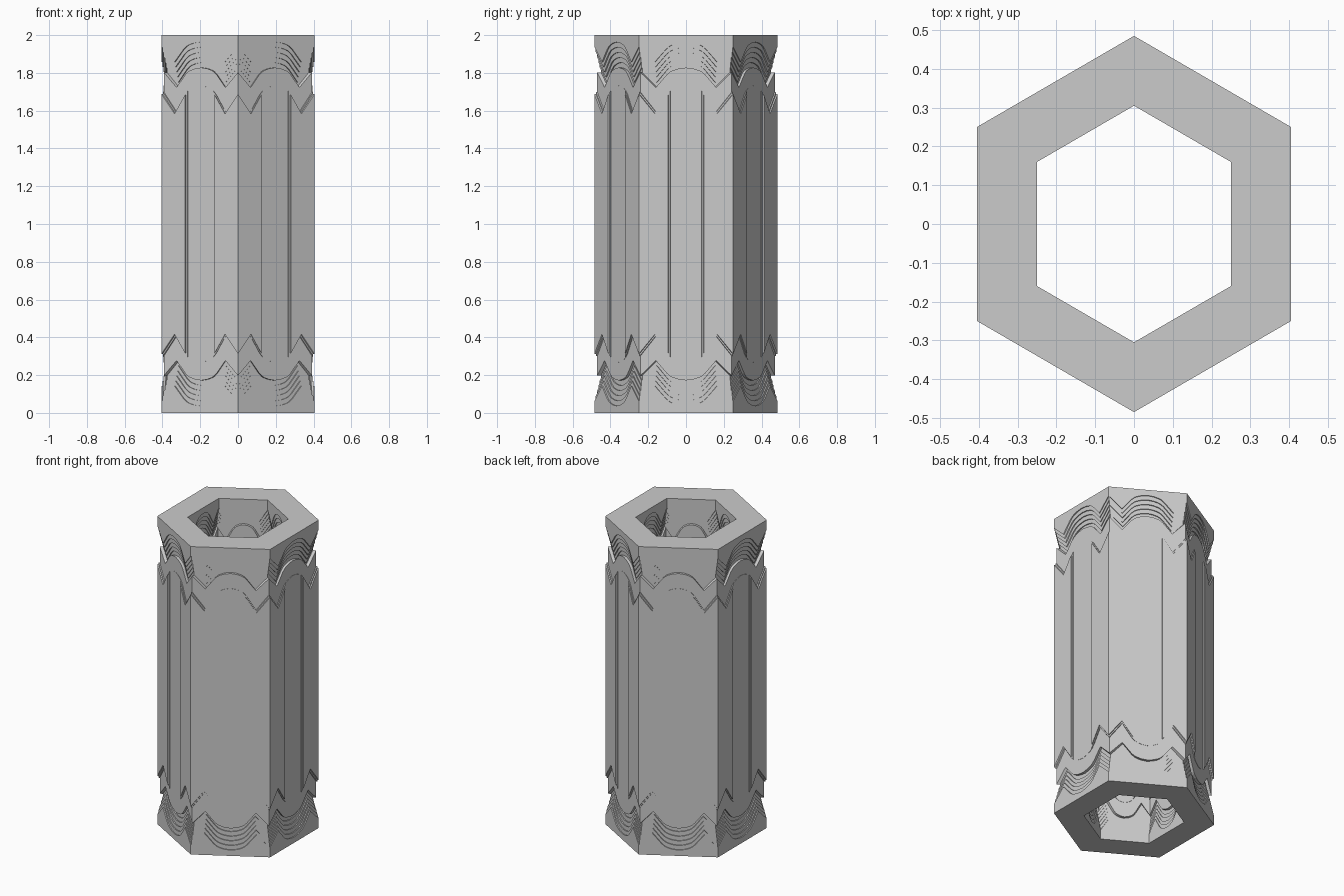
import bpy, bmesh
from mathutils import Vector

if "Cube" in bpy.data.objects:
    bpy.data.objects.remove(bpy.data.objects["Cube"])

OUTER = [(0.405, -0.25), (0.405, 0.25), (0, 0.485), (-0.405, 0.25), (-0.405, -0.25), (0, -0.485)]
INNER = [(0.25, -0.16), (0.25, 0.16), (0, 0.305), (-0.25, 0.16), (-0.25, -0.16), (0, -0.305)]

# scallop outline over half a face: (t, extra distance from the end)
SCALLOP = [(0, 0.025), (0.17, 0.105), (0.29, 0.037), (0.33, 0.021), (0.36, 0.014),
           (0.42, 0.005), (0.5, 0)]
TIERS = 6
RING, TERRACE, CENTRE = 0.015, 0.008, 0.013


def scallop(t):
    for (a, ua), (b, ub) in zip(SCALLOP, SCALLOP[1:]):
        if t <= b:
            return ua + (ub - ua) * (t - a) / (b - a)
    return 0


# columns over half a face: (t, terrace depth, body depth), doubled where a panel steps
HALF = [(0, TERRACE, 0), (0.17, TERRACE, 0), (0.29, TERRACE, 0), (0.31, TERRACE, 0),
        (0.31, TERRACE, TERRACE), (0.33, TERRACE, TERRACE), (0.33, CENTRE, CENTRE),
        (0.36, CENTRE, CENTRE), (0.42, CENTRE, CENTRE), (0.5, CENTRE, CENTRE)]
COLUMNS = HALF + [(1 - t, a, b) for t, a, b in HALF[-2:0:-1]]


def profile(t, terrace, body):
    """Wall profile of one column from bottom to top: (z, carved depth)."""
    s = scallop(min(t, 1 - t))
    half, depth = [(0, 0)], 0
    steps = [(0.037 + 0.027 * i + s, 0.007 * (i + 1)) for i in range(TIERS - 1)]
    steps += [(0.172 + s, RING), (0.268 + 1.3 * s, terrace), (0.28 + 1.3 * s, body)]
    for z, d in steps:
        half += [(z, depth), (z, d)]
        depth = d
    return half + [(2 - z, d) for z, d in reversed(half)]


def shell(bm, corners, sign):
    """Columns of vertices around one side of the wall."""
    cols = []
    for i, c in enumerate(corners):
        a, b = Vector(c), Vector(corners[(i + 1) % 6])
        radius = (a.length + b.length) / 2
        for t, terrace, body in COLUMNS + [(1, TERRACE, 0)]:
            if t == 1:
                continue
            p = a.lerp(b, t)
            col = []
            for z, d in profile(t, terrace, body):
                q = p * (1 + sign * d / radius)
                col.append(bm.verts.new((q.x, q.y, z)))
            cols.append(col)
    for i, c in enumerate(cols):
        n = cols[(i + 1) % len(cols)]
        for k in range(len(c) - 1):
            bm.faces.new((c[k], n[k], n[k + 1], c[k + 1]))
    return cols


# hexagonal column: carved outside, matching carved inside, flat end rims
bm = bmesh.new()
out = shell(bm, OUTER, -1)
inn = shell(bm, INNER, 1)
for i in range(len(out)):
    j = (i + 1) % len(out)
    for k in (0, -1):
        bm.faces.new((out[i][k], out[j][k], inn[j][k], inn[i][k]))
bmesh.ops.remove_doubles(bm, verts=bm.verts[:], dist=1e-5)
bmesh.ops.dissolve_degenerate(bm, edges=bm.edges[:], dist=1e-5)
bmesh.ops.recalc_face_normals(bm, faces=bm.faces[:])
mesh = bpy.data.meshes.new("hex_column")
bm.to_mesh(mesh)
bm.free()
bpy.context.collection.objects.link(bpy.data.objects.new("hex_column", mesh))
